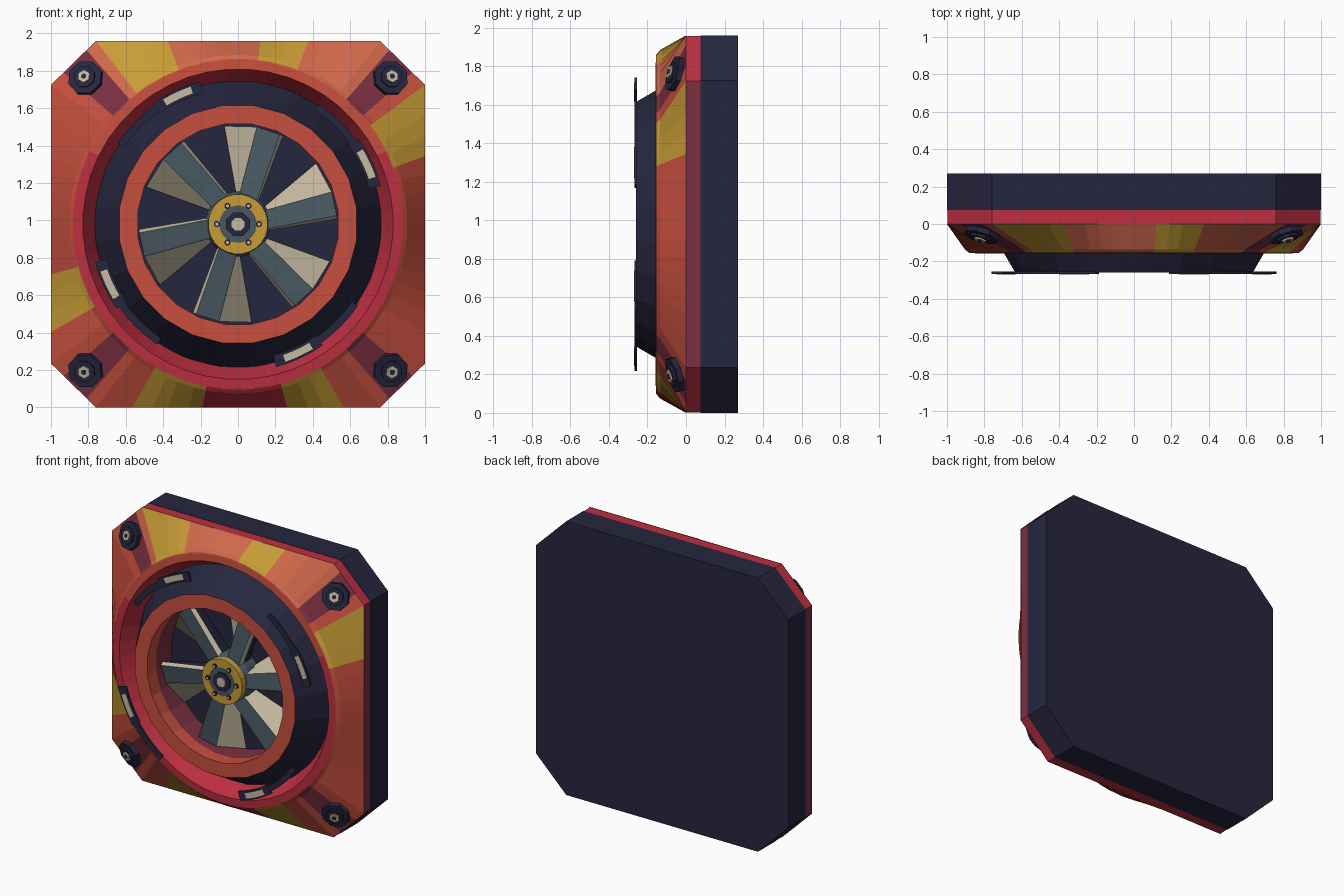
import bpy, bmesh, math
from math import radians, cos, sin, tau
from mathutils import Vector

if "Cube" in bpy.data.objects:
    bpy.data.objects.remove(bpy.data.objects["Cube"])

MID = 0.98  # height of the fan axis


def material(name, code):
    rgb = [int(code[i:i + 2], 16) / 255 for i in (0, 2, 4)]
    lin = [c / 12.92 if c < 0.04 else ((c + 0.055) / 1.055) ** 2.4 for c in rgb]
    m = bpy.data.materials.new(name)
    m.use_nodes = True
    m.diffuse_color = (*lin, 1)
    m.node_tree.nodes["Principled BSDF"].inputs["Base Color"].default_value = (*lin, 1)
    return m


names = ["navy", "crimson", "orange_red", "salmon", "gold", "plum", "beige", "slate"]
codes = ["26263F", "BC2F40", "C64F3E", "D2694C", "C89C36", "7C3042", "C6BBA2", "485963"]
MATS = [material(n, c) for n, c in zip(names, codes)]
NAVY, CRIMSON, ORANGE, SALMON, GOLD, PLUM, BEIGE, SLATE = range(8)


def pt(r, deg, y):
    a = radians(deg)
    return Vector((r * cos(a), y, MID + r * sin(a)))


def loft(name, rings, colour, caps=(False, False), closed=True):
    """Skin a list of equal rings; colour is an index or a rule(ring, segment)."""
    rule = colour if callable(colour) else (lambda i, j: colour)
    bm = bmesh.new()
    vs = [[bm.verts.new(p) for p in ring] for ring in rings]
    n = len(rings[0])
    for i in range(len(rings) - 1):
        for j in range(n if closed else n - 1):
            k = (j + 1) % n
            f = bm.faces.new((vs[i][j], vs[i][k], vs[i + 1][k], vs[i + 1][j]))
            f.material_index = rule(i, j)
    for flag, ring, i in ((caps[0], vs[0], -1), (caps[1], vs[-1], len(rings))):
        if flag:
            bm.faces.new(ring).material_index = rule(i, 0)
    bmesh.ops.recalc_face_normals(bm, faces=bm.faces)
    me = bpy.data.meshes.new(name)
    bm.to_mesh(me)
    bm.free()
    for m in MATS:
        me.materials.append(m)
    ob = bpy.data.objects.new(name, me)
    bpy.context.collection.objects.link(ob)
    return ob


def lathe(name, profile, colour, seg=24, caps=(False, False)):
    rings = [[pt(r, 360 * (j + 0.5) / seg, y) for j in range(seg)] for r, y in profile]
    return loft(name, rings, colour, caps)


def prism(name, centre, axis, r, depth, seg, colour):
    """Short cylinder standing on centre and pointing along axis."""
    axis = axis.normalized()
    u = axis.cross(Vector((0, 0, 1))).normalized()
    v = u.cross(axis)
    angs = [tau * (j + 0.5) / seg for j in range(seg)]
    ring = [centre + r * (u * cos(a) + v * sin(a)) for a in angs]
    return loft(name, [ring, [p + axis * depth for p in ring]], colour, (True, True))


# Chamfered square housing
W, H, CX, CZ = 1.0, 0.98, 0.76, 0.745
corner_xz = [(W, -CZ), (W, CZ), (CX, H), (-CX, H), (-W, CZ), (-W, -CZ), (-CX, -H), (CX, -H)]


def octagon(y, s=1.0):
    return [Vector((x * s, y, MID + z * s)) for x, z in corner_xz]


loft("back_housing", [octagon(0.27), octagon(0.075)], NAVY, (True, True))
loft("middle_band", [octagon(0.078, 0.998), octagon(0, 0.998)],
     lambda i, j: PLUM if j in (0, 4) else CRIMSON)


# Painted sloping bezel from the chamfered square to the circular rim
def outline_radius(deg):
    c, s = abs(cos(radians(deg))), abs(sin(radians(deg)))
    k = (H - CZ) / (W - CX)
    return 1 / max(c / W, s / H, (s + k * c) / (H + k * CX))


low = math.degrees(math.atan2(CZ, W))
high = math.degrees(math.atan2(H, CX))
quarter = [0, 5, 10, 15, 20, 25, 30, low, 41, 45, 49, high, 60, 65, 69, 75, 79, 83]
angles = sorted({a for q in quarter for a in (q, 180 - q, 180 + q, (360 - q) % 360)} | {90, 270})
gold_spans = [(20, 36), (69, 83), (110, 128), (193, 210), (240, 258), (284, 300)]


def bezel_colour(i, j):
    a = (angles[j] + (angles[j + 1] if j + 1 < len(angles) else 360)) / 2
    if 41 < abs((a + 90) % 180 - 90) < 49:
        return PLUM
    if any(lo < a < hi for lo, hi in gold_spans):
        return GOLD
    if 258 < a < 284:
        return CRIMSON
    return SALMON if 50 < a < 130 else ORANGE


loft("painted_bezel", [[pt(outline_radius(a), a, 0) for a in angles],
                       [pt(0.905, a, -0.135) for a in angles],
                       [pt(0.88, a, -0.155) for a in angles]], bezel_colour)


# Rim, recess wall and raised collar
def rim_colour(i, j):
    return ORANGE if i == 0 and 20 < 360 * j / 48 < 150 else CRIMSON


lathe("outer_rim", [(0.885, -0.154), (0.83, -0.158), (0.765, -0.04)], rim_colour, 48)
lathe("collar", [(0.775, -0.03), (0.64, -0.26)], NAVY)
lathe("front_lip", [(0.64, -0.26), (0.54, -0.26), (0.54, -0.16)], ORANGE)
lathe("inner_barrel", [(0.54, -0.16), (0.54, 0.02)], PLUM)
lathe("barrel_floor", [(0.56, 0.015), (0.56, 0.01)], NAVY, caps=(True, True))

# Six ridged blades: pale back slope, dark front face, pale thin edge
for b in range(6):
    t = -60 * b
    root = [(93, -0.02), (88, -0.13), (50, -0.14), (46, -0.10), (46, -0.02)]
    tip = [(98, -0.01), (79, -0.10), (65, -0.12), (63, -0.10), (66, -0.01)]
    sections = [[pt(r, a + t, y) for a, y in sec] for r, sec in ((0.15, root), (0.53, tip))]
    loft(f"blade_{b + 1}", sections, lambda i, j: (BEIGE, SLATE, BEIGE, NAVY, NAVY)[j],
         (True, True))

# Hub with gold ring and six bolts
FRONT = Vector((0, -1, 0))
lathe("hub_body", [(0.17, 0.01), (0.175, -0.10), (0.15, -0.17)], SLATE, caps=(True, True))
lathe("hub_gold_ring", [(0.16, -0.14), (0.16, -0.18), (0.10, -0.18), (0.10, -0.172)], GOLD)
lathe("hub_face", [(0.102, -0.16), (0.102, -0.175)], SLATE, caps=(True, True))
prism("hub_nut", pt(0, 0, -0.17), FRONT, 0.068, 0.018, 8, NAVY)
prism("hub_cap", pt(0, 0, -0.18), FRONT, 0.037, 0.016, 8, BEIGE)
for k in range(6):
    prism(f"hub_bolt_{k + 1}", pt(0.113, 60 * k, -0.17), FRONT, 0.017, 0.018, 8, NAVY)
    prism(f"hub_bolt_head_{k + 1}", pt(0.113, 60 * k, -0.18), FRONT, 0.009, 0.012, 6, BEIGE)


# Curved clips around the collar
def arc_plate(name, r0, r1, a0, a1, y0, y1, colour, steps=8):
    rings = []
    for s in range(steps + 1):
        a = a0 + (a1 - a0) * s / steps
        rings.append([pt(r0, a, y0), pt(r1, a, y0), pt(r1, a, y1), pt(r0, a, y1)])
    return loft(name, rings, colour, (True, True))


for k in range(4):
    a = 115 - 90 * k
    arc_plate(f"clip_{k + 1}", 0.735, 0.775, a, a + 31, -0.255, -0.267, NAVY)
    arc_plate(f"clip_head_{k + 1}", 0.725, 0.79, a - 10, a + 10, -0.255, -0.268, NAVY)
    arc_plate(f"clip_insert_{k + 1}", 0.74, 0.778, a - 6, a + 6, -0.264, -0.27, BEIGE)

# Corner bolts standing on the sloping bezel
for sx, side in ((1, "left"), (-1, "right")):
    for sz, level in ((1, "top"), (-1, "bottom")):
        tag = f"{level}_{side}"
        n = Vector((sx * 0.28, -0.92, sz * 0.28)).normalized()
        base = Vector((sx * 0.805, -0.025, MID + sz * 0.772))
        prism(f"corner_block_{tag}", base, n, 0.096, 0.05, 8, NAVY)
        prism(f"corner_washer_{tag}", base + n * 0.045, n, 0.06, 0.018, 8, NAVY)
        prism(f"corner_nut_{tag}", base + n * 0.06, n, 0.036, 0.012, 6, BEIGE)
        prism(f"corner_socket_{tag}", base + n * 0.07, n, 0.015, 0.004, 6, NAVY)
